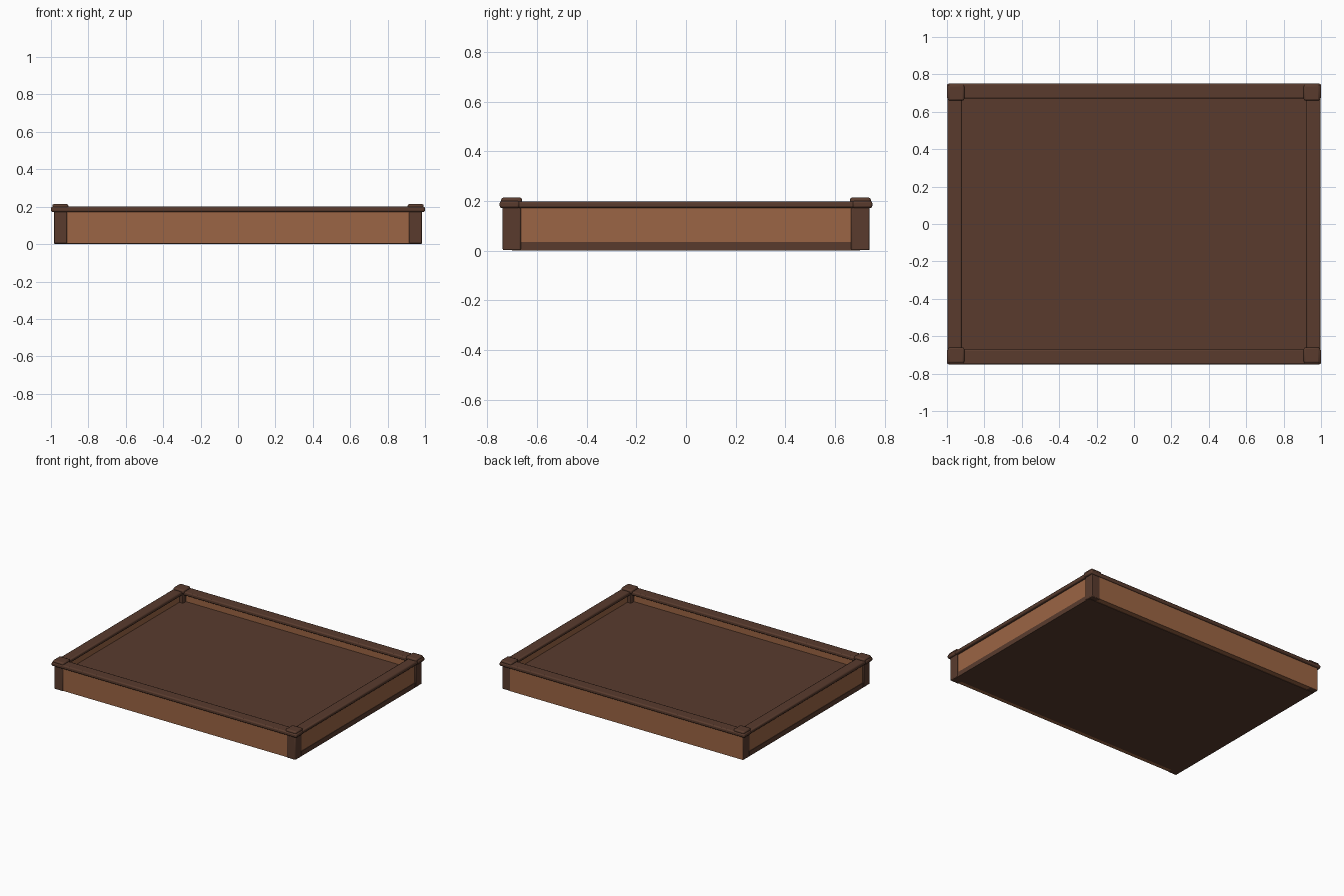
import bpy

cube = bpy.data.objects.get("Cube")
if cube:
    bpy.data.objects.remove(cube, do_unlink=True)


def make_material(name, rgb):
    mat = bpy.data.materials.new(name)
    mat.use_nodes = True
    color = (*rgb, 1.0)
    mat.diffuse_color = color
    mat.node_tree.nodes["Principled BSDF"].inputs["Base Color"].default_value = color
    return mat


dark_wood = make_material("dark wood", (0.10, 0.044, 0.027))
light_wood = make_material("light wood", (0.33, 0.13, 0.058))


def board(name, low, high, mat, bevel=0.0):
    """Box between two opposite corners, with optional rounded edges."""
    center = [(a + b) / 2 for a, b in zip(low, high)]
    bpy.ops.mesh.primitive_cube_add(size=1, location=center)
    obj = bpy.context.object
    obj.name = name
    obj.scale = [b - a for a, b in zip(low, high)]
    bpy.ops.object.transform_apply(location=False, rotation=False, scale=True)
    obj.data.materials.append(mat)
    if bevel:
        mod = obj.modifiers.new("Bevel", 'BEVEL')
        mod.width = bevel
        mod.segments = 2
        bpy.ops.object.shade_smooth_by_angle()
    return obj


def span(sign, inner, outer):
    """Ordered range on one side of the centre."""
    return sorted((sign * inner, sign * outer))


RAIL_LOW, RAIL_TOP = 0.172, 0.20

# Base board, showing as a dark strip along the two short sides
board("base_board", (-0.98, -0.70, 0.0), (0.98, 0.70, 0.036), dark_wood)

# Raised inner bed
board("inner_bed", (-0.95, -0.705, 0.03), (0.95, 0.705, 0.115), dark_wood)

# Long walls and rails
for sign, side in ((-1, "front"), (1, "back")):
    y0, y1 = span(sign, 0.70, 0.732)
    if sign > 0:
        # The back wall runs past one post
        y1 = 0.739
        x0 = -0.982
    else:
        x0 = -0.92
    board(side + "_wall", (x0, y0, 0.003), (0.92, y1, RAIL_LOW + 0.004), light_wood)
    y0, y1 = span(sign, 0.67, 0.75)
    board(side + "_rail", (-1, y0, RAIL_LOW), (1, y1, RAIL_TOP), dark_wood, 0.008)

# Short walls and rails
for sign, side in ((-1, "right"), (1, "left")):
    x0, x1 = span(sign, 0.945, 0.977)
    board(side + "_wall", (x0, -0.67, 0.003), (x1, 0.67, RAIL_LOW + 0.004), light_wood)
    x0, x1 = span(sign, 0.92, 0.997)
    board(side + "_rail", (x0, -0.68, RAIL_LOW), (x1, 0.68, RAIL_TOP - 0.001), dark_wood, 0.008)

# Corner posts with caps
for sx, side in ((-1, "right"), (1, "left")):
    for sy, end in ((-1, "front"), (1, "back")):
        x0, x1 = span(sx, 0.915, 0.985)
        y0, y1 = span(sy, 0.665, 0.738)
        label = end + "_" + side
        board(label + "_post", (x0, y0, 0.002), (x1, y1, 0.19), dark_wood, 0.005)
        x0, x1 = span(sx, 0.907, 0.993)
        y0, y1 = span(sy, 0.66, 0.744)
        board(label + "_cap", (x0, y0, 0.185), (x1, y1, 0.214), dark_wood, 0.009)
